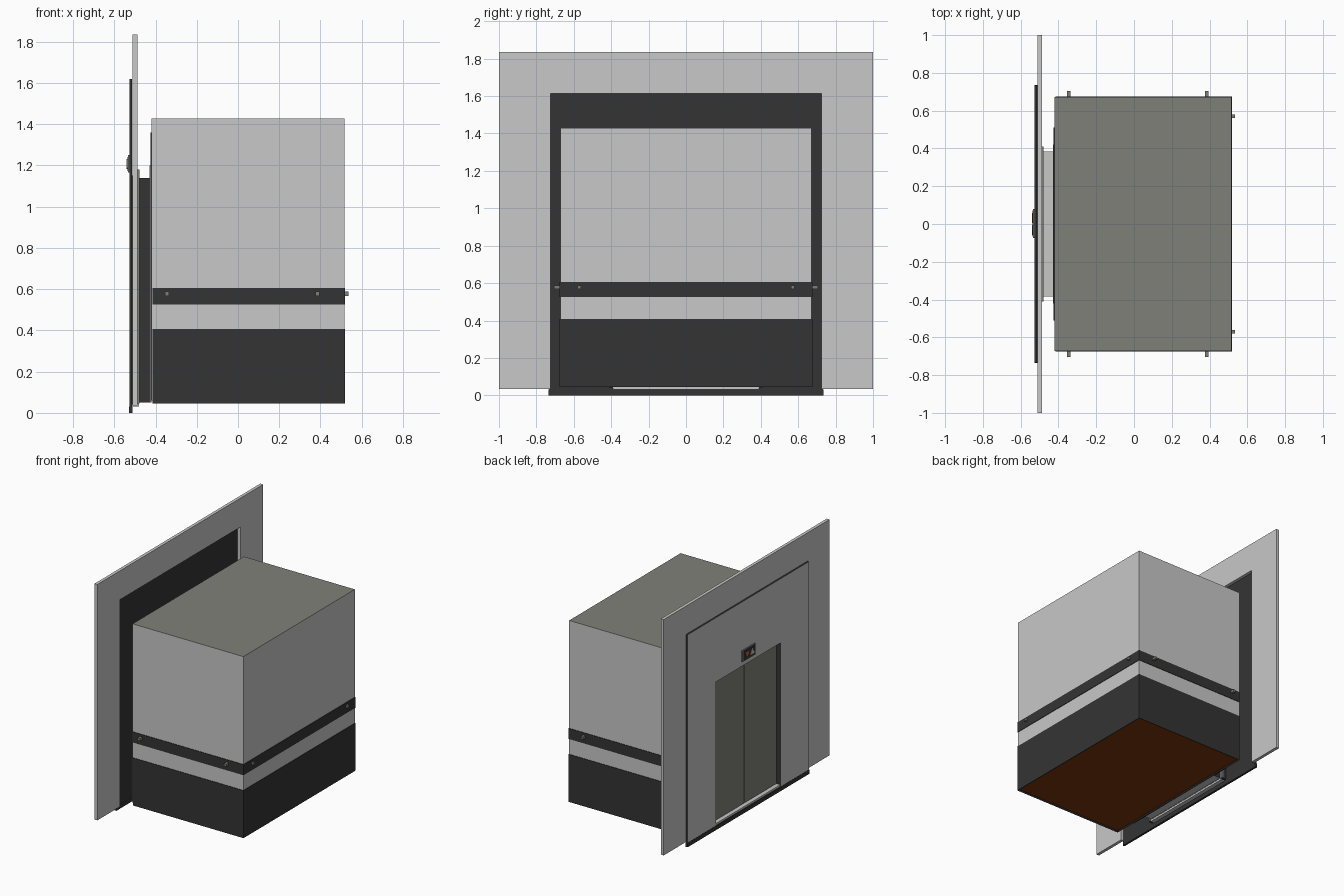
import bpy, bmesh

if "Cube" in bpy.data.objects:
    bpy.data.objects.remove(bpy.data.objects["Cube"], do_unlink=True)


def material(name, r, g, b):
    m = bpy.data.materials.new(name)
    m.use_nodes = True
    m.diffuse_color = (r, g, b, 1)
    for node in m.node_tree.nodes:
        if node.type == "BSDF_PRINCIPLED":
            node.inputs["Base Color"].default_value = (r, g, b, 1)
    return m


LIGHT = material("light grey", 0.578, 0.578, 0.578)
DARK = material("charcoal", 0.034, 0.034, 0.034)
STEEL = material("olive steel", 0.216, 0.216, 0.195)
BROWN = material("brown floor", 0.2, 0.037, 0.004)
ORANGE = material("orange signal", 0.6, 0.12, 0.02)


def finish(bm, name, mats, rule=None):
    bmesh.ops.recalc_face_normals(bm, faces=bm.faces)
    bm.normal_update()
    if rule:
        for f in bm.faces:
            f.material_index = rule(f)
    mesh = bpy.data.meshes.new(name)
    bm.to_mesh(mesh)
    bm.free()
    for m in mats:
        mesh.materials.append(m)
    ob = bpy.data.objects.new(name, mesh)
    bpy.context.collection.objects.link(ob)
    return ob


def box_bm(x, y, z):
    bm = bmesh.new()
    bmesh.ops.create_cube(bm, size=1)
    for v in bm.verts:
        v.co = [lo + (c + 0.5) * (hi - lo) for c, (lo, hi) in zip(v.co, (x, y, z))]
    return bm


def box(name, x, y, z, *mats, rule=None):
    return finish(box_bm(x, y, z), name, mats, rule)


def prism(name, x, outline, *mats, rule=None):
    """Extrude a (y, z) outline along x."""
    bm = bmesh.new()
    face = bm.faces.new([bm.verts.new((x[0], y, z)) for y, z in outline])
    ext = bmesh.ops.extrude_face_region(bm, geom=[face])
    for v in ext["geom"]:
        if isinstance(v, bmesh.types.BMVert):
            v.co.x = x[1]
    return finish(bm, name, mats, rule)


def portal(w, top, hole_w, hole_top, base):
    """Outline of a plate with a doorway open at the bottom."""
    return [(-w, base), (-w, top), (w, top), (w, base),
            (hole_w, base), (hole_w, hole_top), (-hole_w, hole_top), (-hole_w, base)]


# Landing wall and the dark-backed panel around the doorway
prism("landing_wall", (-0.512, -0.488), portal(1, 1.835, 0.725, 1.615, 0.035), LIGHT)
prism("entrance_panel", (-0.526, -0.513), portal(0.733, 1.62, 0.39, 1.13, 0.03),
      DARK, LIGHT, rule=lambda f: int(f.normal.x < -0.5))
box("base_strip", (-0.528, -0.512), (-0.735, 0.735), (0, 0.032), DARK)

# Doorway lining, sill and sliding doors
prism("door_lining", (-0.513, -0.488), portal(0.41, 1.15, 0.39, 1.13, 0.04), DARK)
box("door_sill", (-0.522, -0.48), (-0.39, 0.39), (0.032, 0.046), LIGHT)
for side, name in ((-1, "right_landing_door"), (1, "left_landing_door")):
    y = sorted((side * 0.003, side * 0.41))
    box(name, (-0.49, -0.478), y, (0.046, 1.18), STEEL)

# Passage between the doors and the car
box("passage", (-0.478, -0.42), (-0.385, 0.385), (0.05, 1.14), LIGHT, DARK,
    rule=lambda f: int(abs(f.normal.z) < 0.5))
box("car_front_plate", (-0.425, -0.419), (-0.51, 0.51), (0.05, 1.36), DARK)
box("car_door", (-0.428, -0.424), (-0.42, 0.42), (0.05, 1.2), LIGHT)

# Car body with a steel roof
box("car_body", (-0.42, 0.516), (-0.672, 0.672), (0.06, 1.428), LIGHT, STEEL,
    rule=lambda f: int(f.normal.z > 0.5))

# Lower skirt, with a recessed brown underside
bm = box_bm((-0.415, 0.52), (-0.676, 0.676), (0.045, 0.408))
bm.normal_update()
under = [f for f in bm.faces if f.normal.z < -0.5]
bmesh.ops.inset_region(bm, faces=under, thickness=0.015, depth=-0.008)
under_z = 0.05
finish(bm, "car_skirt", (DARK, BROWN),
       rule=lambda f: int(f.normal.z < -0.9 and f.calc_center_median().z > under_z))

# Bumper rail and its pegs
box("bumper_rail", (-0.415, 0.52), (-0.676, 0.676), (0.525, 0.606), DARK)
S = 0.01
for side in (-1, 1):
    for x in (-0.345, 0.385):
        y = sorted((side * 0.67, side * 0.705))
        box("side_peg", (x - S, x + S), y, (0.568, 0.588), STEEL)
    y = side * 0.571
    box("rear_peg", (0.515, 0.535), (y - S, y + S), (0.568, 0.588), STEEL)

# Floor indicator above the doors
box("indicator_frame", (-0.534, -0.525), (-0.075, 0.08), (1.165, 1.25), STEEL)
box("indicator_screen", (-0.537, -0.533), (-0.066, 0.071), (1.173, 1.242), DARK)
prism("down_arrow", (-0.54, -0.536), [(0.005, 1.228), (0.058, 1.228), (0.032, 1.183)], ORANGE)
prism("up_arrow", (-0.54, -0.536), [(-0.005, 1.187), (-0.058, 1.187), (-0.032, 1.232)], LIGHT)
